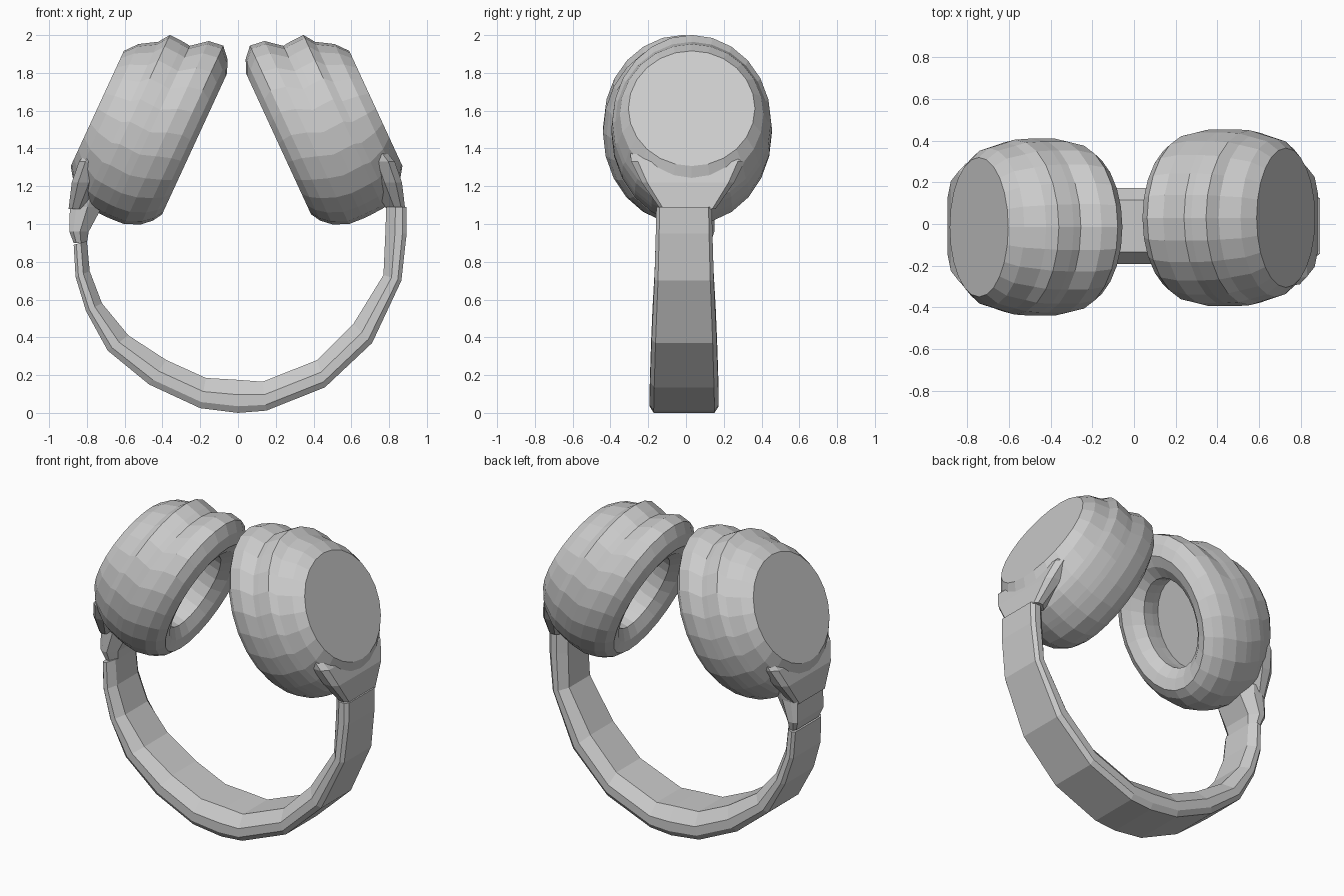
import bpy, bmesh, math


def loft(name, rings):
    """Skin a chain of equal-length point rings and cap both ends."""
    bm = bmesh.new()
    loops = [[bm.verts.new(p) for p in ring] for ring in rings]
    n = len(rings[0])
    for a, b in zip(loops, loops[1:]):
        for i in range(n):
            j = (i + 1) % n
            bm.faces.new((a[i], a[j], b[j], b[i]))
    bm.faces.new(loops[0])
    bm.faces.new(loops[-1])
    bmesh.ops.recalc_face_normals(bm, faces=bm.faces[:])
    me = bpy.data.meshes.new(name)
    bm.to_mesh(me)
    bm.free()
    ob = bpy.data.objects.new(name, me)
    bpy.context.collection.objects.link(ob)
    return ob


# Ear cup profile along its tilted axis: depth, lower edge, upper edge, half width
CUP = [
    (0.98, 0.91, 1.46, 0.215),  # recess floor
    (0.93, 0.91, 1.46, 0.21),
    (0.86, 0.92, 1.47, 0.205),
    (0.81, 0.86, 1.54, 0.26),
    (0.79, 0.79, 1.61, 0.32),   # cushion crest
    (0.82, 0.74, 1.68, 0.37),
    (0.87, 0.695, 1.735, 0.405),
    (0.95, 0.66, 1.725, 0.425),
    (1.03, 0.655, 1.66, 0.425),  # seam
    (1.07, 0.655, 1.665, 0.425),
    (1.15, 0.66, 1.668, 0.42),
    (1.19, 0.675, 1.61, 0.405),  # shell
    (1.28, 0.74, 1.555, 0.38),
    (1.335, 0.82, 1.49, 0.335),  # flat outer face
]


def ear_cup(name, side, dx, dy, sides=24):
    rings = []
    for u, lo, hi, ry in CUP:
        ring = []
        for k in range(sides):
            a = 2 * math.pi * k / sides
            v = (lo + hi) / 2 + (hi - lo) / 2 * math.cos(a)
            ring.append((side * (0.91 * u - 0.42 * v + dx),
                         dy + ry * math.sin(a), 0.42 * u + 0.91 * v))
        rings.append(ring)
    return loft(name, rings)


def strap_ring(inner, outer, half, dy=0.0):
    """Chamfered section, narrower on the inside, between two (x, z) points."""
    section = [(0, -.68), (0, .68), (.45, 1), (.8, 1), (1, .88),
               (1, -.88), (.8, -1), (.45, -1)]
    return [(inner[0] + (outer[0] - inner[0]) * t, dy + half * w,
             inner[1] + (outer[1] - inner[1]) * t) for t, w in section]


ear_cup("right_ear_cup", 1, 0.0, 0.03)
ear_cup("left_ear_cup", -1, 0.015, -0.015)

# Headband: inner point, outer point, half width
BAND = [
    ((-.80, .91), (-.87, .89), .15),
    ((-.785, .75), (-.86, .72), .157),
    ((-.72, .58), (-.805, .54), .167),
    ((-.58, .41), (-.69, .33), .175),
    ((-.38, .28), (-.47, .15), .18),
    ((-.17, .185), (-.20, .025), .183),
    ((0, .175), (0, 0), .183),
    ((.13, .165), (.15, .012), .183),
    ((.42, .28), (.46, .135), .18),
    ((.61, .47), (.71, .37), .172),
    ((.77, .73), (.865, .70), .157),
    ((.78, .95), (.893, .95), .15),
    ((.785, 1.09), (.893, 1.09), .147),
]
loft("headband", [strap_ring(i, o, h, -0.01) for i, o, h in BAND])

# Yokes flaring from the strap and sinking into each shell
for name, s, dx, dy in (("right_yoke", 1, 0, 0.01), ("left_yoke", -1, .012, -.01)):
    loft(name, [strap_ring((s * (a + dx), z), (s * (b + dx), z), h, dy)
                for a, b, z, h in ((.785, .885, 1.08, .147),
                                   (.70, .868, 1.22, .245),
                                   (.66, .83, 1.33, .30),
                                   (.64, .75, 1.42, .31))])

# Left hinge block between the strap end and the yoke
loft("left_hinge", [strap_ring((-a, z), (-b, z), h) for a, b, z, h in (
    (.80, .87, .90, .13), (.79, .893, .96, .15),
    (.72, .89, 1.09, .15), (.72, .86, 1.14, .16))])
